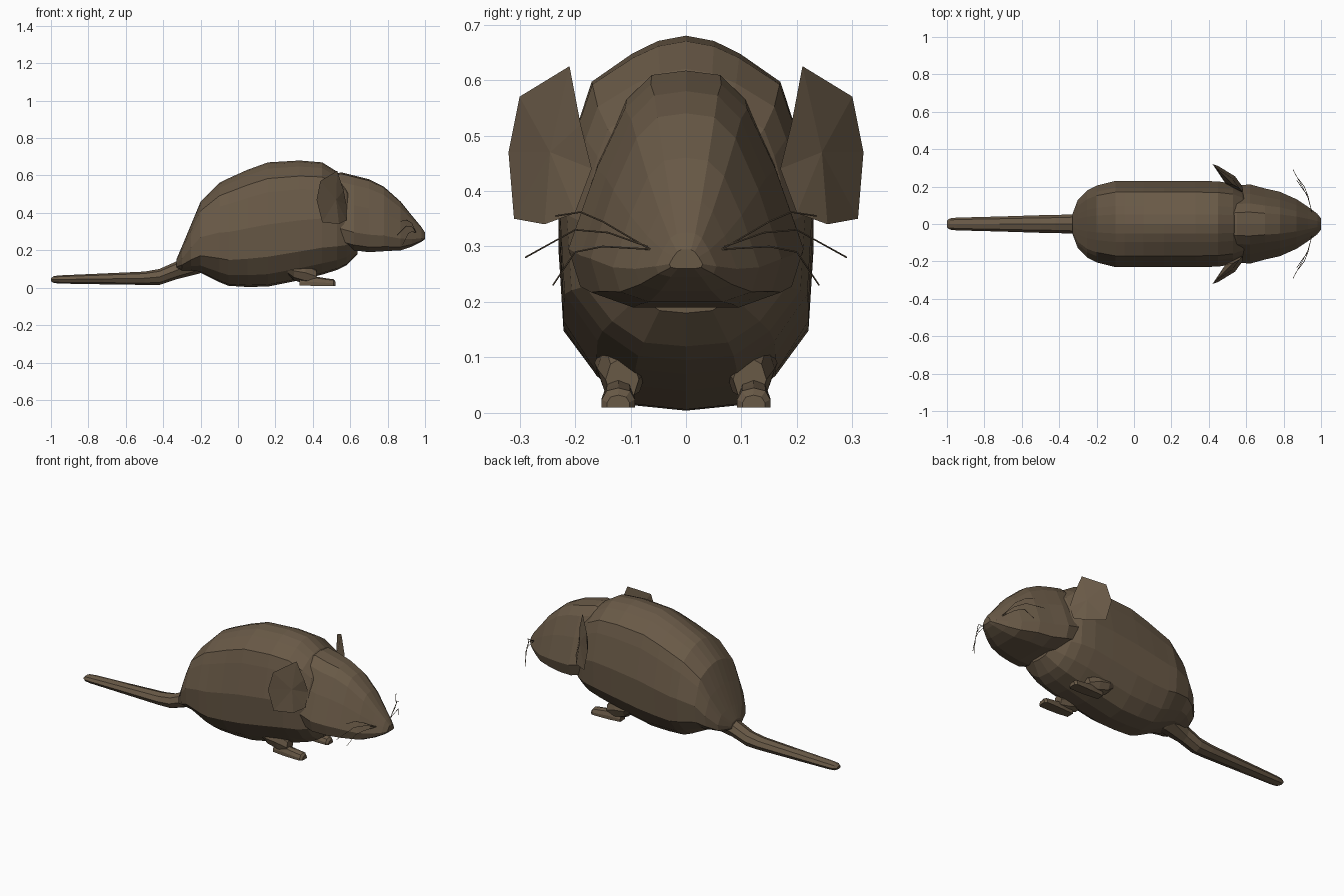
import bpy, bmesh, math
from mathutils import Vector

if "Cube" in bpy.data.objects:
    bpy.data.objects.remove(bpy.data.objects["Cube"])

fur = bpy.data.materials.new("brown_fur")
fur.diffuse_color = (0.14, 0.10, 0.062, 1)
fur.use_nodes = True
fur.node_tree.nodes["Principled BSDF"].inputs["Base Color"].default_value = fur.diffuse_color


def finish(name, bm):
    bmesh.ops.recalc_face_normals(bm, faces=bm.faces)
    me = bpy.data.meshes.new(name)
    bm.to_mesh(me)
    bm.free()
    me.materials.append(fur)
    ob = bpy.data.objects.new(name, me)
    bpy.context.collection.objects.link(ob)
    return ob


def loft(name, stations, half, y0=0.0):
    """Skin stations (x, top, bottom, half width) using a half section of (y, height) fractions."""
    section = half + [(-y, t) for y, t in reversed(half) if y > 0]
    bm = bmesh.new()
    rings = [[bm.verts.new((x, y0 + y * w, bot + t * (top - bot))) for y, t in section]
             for x, top, bot, w in stations]
    n = len(section)
    for a, b in zip(rings, rings[1:]):
        for i in range(n):
            bm.faces.new((a[i], a[(i + 1) % n], b[(i + 1) % n], b[i]))
    bm.faces.new(rings[0])
    bm.faces.new(rings[-1])
    return finish(name, bm)


def mirror_copy(ob, name):
    me = ob.data.copy()
    for item in me.vertices:
        item.co.y *= -1
    me.flip_normals()
    new = bpy.data.objects.new(name, me)
    bpy.context.collection.objects.link(new)


# Body: rounded back, narrow belly
body_half = [(0, 1), (.22, .985), (.42, .95), (.74, .87), (.84, .76), (1, .5),
             (.96, .24), (.70, .10), (.4, .015), (0, 0)]
loft("body", [(-.33, .15, .10, .05), (-.30, .22, .09, .13), (-.25, .34, .09, .18),
              (-.20, .46, .08, .205), (-.10, .56, .03, .23), (-.05, .585, .01, .23),
              (.05, .63, .004, .23), (.16, .67, .006, .23), (.33, .68, .04, .23),
              (.45, .67, .07, .228), (.53, .62, .095, .215), (.58, .57, .12, .19),
              (.64, .48, .18, .12)], body_half)

# Head: sloping brow, wide cheeks, flat jaw, blunt nose
head_half = [(0, 1), (.3, .98), (.52, .87), (.76, .6), (1, .24), (.9, .07), (.5, 0), (0, 0)]
loft("head", [(.50, .60, .24, .18), (.55, .617, .22, .205), (.62, .60, .20, .212),
              (.70, .58, .19, .19), (.78, .54, .195, .172), (.87, .46, .20, .132),
              (.93, .385, .22, .092), (.98, .325, .245, .055), (1.0, .295, .26, .03)], head_half)

# Tail: thick root tapering to a blunt tip
tail_half = [(0, 1), (.7, .85), (1, .5), (.7, .15), (0, 0)]
loft("tail", [(-.17, .23, .09, .09), (-.21, .20, .075, .085), (-.33, .14, .045, .052),
              (-.42, .10, .015, .048), (-.50, .086, .015, .047), (-.72, .076, .018, .04),
              (-.95, .066, .022, .034), (-.985, .062, .025, .03), (-1.0, .05, .035, .018)],
     tail_half)

# Front legs and paws
leg = loft("front_leg_left", [(.23, .12, .105, .04), (.30, .14, .04, .05),
                              (.36, .14, .02, .045), (.42, .10, .02, .03)], tail_half, .115)
mirror_copy(leg, "front_leg_right")
paw = loft("front_paw_left", [(.33, .05, .012, .022), (.40, .062, .01, .028),
                              (.46, .052, .01, .03), (.51, .045, .01, .03),
                              (.522, .032, .01, .02)],
           [(0, 1), (.7, .85), (1, .4), (1, 0), (0, 0)], .122)
mirror_copy(paw, "front_paw_right")

# Ears: thin angled fans with a cupped middle
rim = [(.53, .21, .625), (.44, .30, .57), (.42, .32, .47), (.45, .31, .35),
       (.54, .255, .34), (.58, .20, .36), (.58, .17, .44), (.565, .19, .52)]
bm = bmesh.new()
edge = [bm.verts.new(p) for p in rim]
front, back = bm.verts.new((.525, .245, .47)), bm.verts.new((.49, .215, .47))
for i in range(len(edge)):
    a, b = edge[i], edge[(i + 1) % len(edge)]
    bm.faces.new((a, b, front))
    bm.faces.new((b, a, back))
ear = finish("ear_left", bm)
mirror_copy(ear, "ear_right")

# Whiskers: three thin curved hairs on each cheek
hairs = [[(.95, .065, .295), (.93, .15, .345), (.90, .19, .362), (.87, .235, .355)],
         [(.95, .07, .30), (.93, .14, .325), (.90, .20, .33), (.85, .29, .28)],
         [(.95, .065, .295), (.93, .15, .30), (.91, .20, .29), (.88, .24, .23)]]
for s, side in ((1, "left"), (-1, "right")):
    cu = bpy.data.curves.new("whiskers_" + side, 'CURVE')
    cu.dimensions = '3D'
    cu.bevel_depth = .0015
    cu.bevel_resolution = 0
    cu.materials.append(fur)
    for pts in hairs:
        sp = cu.splines.new('POLY')
        sp.points.add(len(pts) - 1)
        for p, (x, y, z) in zip(sp.points, pts):
            p.co = (x, s * y, z, 1)
    bpy.context.collection.objects.link(bpy.data.objects.new("whiskers_" + side, cu))
